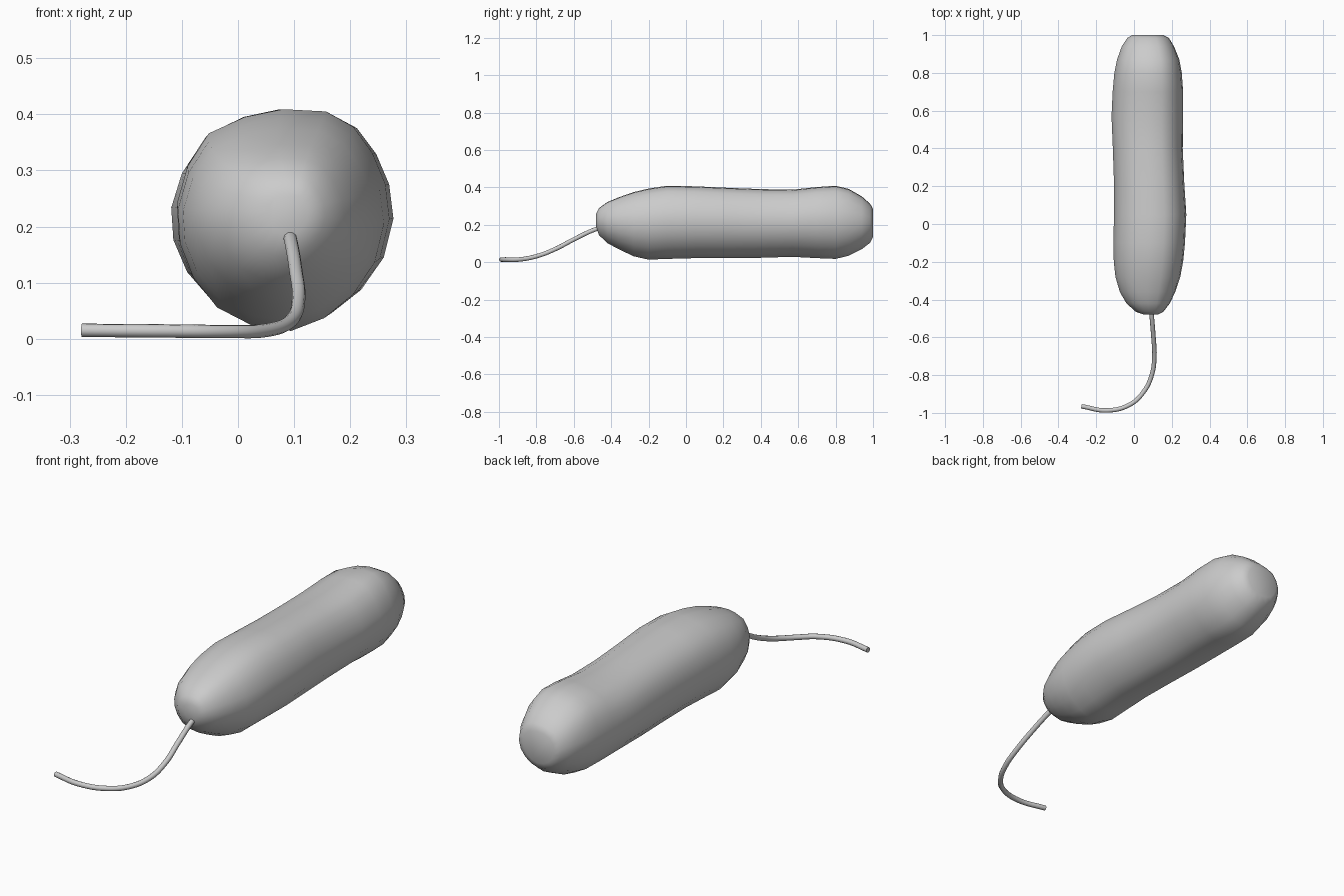
import bpy, bmesh

# Body stations: y, left x, right x, bottom z, top z
stations = [
    (-0.48, 0.055, 0.125, 0.185, 0.26),
    (-0.465, 0.01, 0.155, 0.145, 0.29),
    (-0.42, -0.04, 0.19, 0.102, 0.322),
    (-0.36, -0.075, 0.218, 0.07, 0.347),
    (-0.28, -0.098, 0.245, 0.032, 0.375),
    (-0.20, -0.107, 0.26, 0.014, 0.394),
    (-0.10, -0.109, 0.27, 0.018, 0.409),
    (0.05, -0.106, 0.277, 0.022, 0.406),
    (0.22, -0.106, 0.266, 0.022, 0.398),
    (0.40, -0.112, 0.258, 0.024, 0.391),
    (0.57, -0.119, 0.260, 0.029, 0.388),
    (0.70, -0.113, 0.260, 0.022, 0.402),
    (0.80, -0.104, 0.253, 0.018, 0.409),
    (0.87, -0.090, 0.240, 0.035, 0.392),
    (0.94, -0.065, 0.212, 0.07, 0.352),
    (0.985, -0.035, 0.185, 0.105, 0.312),
    (1.00, -0.01, 0.155, 0.135, 0.285),
]
# Lumpy cross-section in the unit square (x, z), counter-clockwise
profile = [(1, 0.0), (0.96, 0.32), (0.84, 0.60), (0.66, 0.84), (0.40, 0.98),
           (0.0, 1.0), (-0.36, 0.93), (-0.70, 0.78), (-0.90, 0.48), (-1, 0.14),
           (-0.98, -0.18), (-0.85, -0.50), (-0.62, -0.78), (-0.28, -0.95),
           (0.10, -1.0), (0.42, -0.88), (0.70, -0.66), (0.91, -0.36)]

bm = bmesh.new()
rings = []
for y, x0, x1, z0, z1 in stations:
    cx, cz = (x0 + x1) / 2, (z0 + z1) / 2
    rx, rz = (x1 - x0) / 2, (z1 - z0) / 2
    rings.append([bm.verts.new((cx + px * rx, y, cz + pz * rz)) for px, pz in profile])
n = len(profile)
for a, b in zip(rings, rings[1:]):
    for i in range(n):
        j = (i + 1) % n
        bm.faces.new((a[i], a[j], b[j], b[i]))
bm.faces.new(rings[0])
bm.faces.new(rings[-1])
bmesh.ops.recalc_face_normals(bm, faces=bm.faces)
mesh = bpy.data.meshes.new("body")
bm.to_mesh(mesh)
bm.free()
body = bpy.data.objects.new("body", mesh)
bpy.context.collection.objects.link(body)
body.select_set(True)
bpy.context.view_layer.objects.active = body
bpy.ops.object.shade_smooth_by_angle(angle=1.0)

# Trailing tail swept along a smooth path
path = [(0.09, -0.44, 0.19), (0.095, -0.50, 0.17), (0.103, -0.60, 0.122),
        (0.108, -0.70, 0.070), (0.094, -0.80, 0.032), (0.05, -0.89, 0.015),
        (-0.02, -0.955, 0.013), (-0.14, -0.987, 0.014), (-0.278, -0.965, 0.015)]
curve = bpy.data.curves.new("tail", 'CURVE')
curve.dimensions = '3D'
curve.bevel_depth = 0.012
curve.bevel_resolution = 3
curve.resolution_u = 6
curve.use_fill_caps = True
spline = curve.splines.new('BEZIER')
spline.bezier_points.add(len(path) - 1)
for p, co in zip(spline.bezier_points, path):
    p.co = co
    p.handle_left_type = p.handle_right_type = 'AUTO'
spline.use_smooth = True
tail = bpy.data.objects.new("tail", curve)
bpy.context.collection.objects.link(tail)
